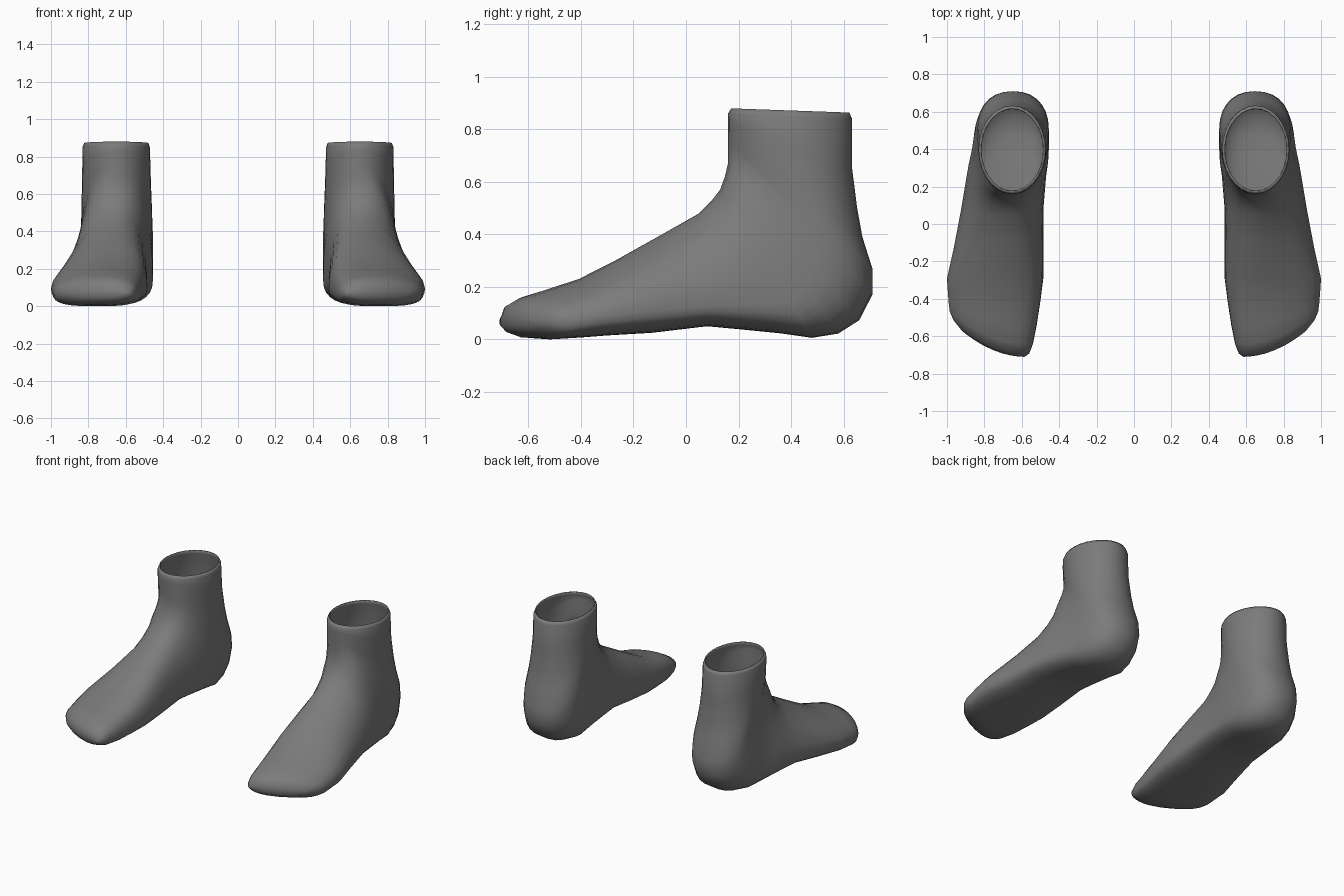
import bpy
import bmesh
from math import sin, cos, pi, copysign

if "Cube" in bpy.data.objects:
    bpy.data.objects.remove(bpy.data.objects["Cube"], do_unlink=True)

SEGMENTS = 28

# Side profile: each section joins an instep/shin point to a sole/heel point (y, z)
INSTEP = [(-.71, .085), (-.695, .13), (-.64, .16), (-.54, .19), (-.41, .23), (-.27, .3),
          (-.1, .395), (.05, .48), (.095, .525), (.13, .57), (.148, .62), (.16, .67),
          (.16, .7), (.16, .73), (.16, .75), (.16, .78), (.16, .8), (.16, .83),
          (.16, .86), (.172, .88)]
SOLE = [(-.71, .05), (-.69, .025), (-.64, .007), (-.54, 0), (-.41, .007), (-.3, .015),
        (-.13, .025), (.08, .05), (.22, .037), (.36, .023), (.48, .006), (.58, .022),
        (.66, .073), (.71, .17), (.71, .27), (.672, .39), (.652, .5), (.633, .65),
        (.633, .84), (.622, .864)]

# Section shape at key sections:
# index, inner x, outer x, height of widest point, lean of the top, toe curve,
# squareness of the sole half, squareness of the instep half
SHAPE = [
    (0, .585, .92, .5, 0, 1.2, .7, .85),
    (1, .56, .965, .45, -.02, 1.2, .7, .85),
    (2, .54, .985, .42, -.04, 1.05, .65, .85),
    (4, .5, .995, .36, -.08, .25, .65, .95),
    (5, .485, 1, .28, -.1, 0, .68, 1.05),
    (7, .485, .925, .18, -.06, 0, .8, 1.05),
    (10, .455, .865, .22, 0, 0, .8, .82),
    (13, .455, .84, .38, 0, 0, .88, .92),
    (18, .471, .831, .5, 0, 0, 1, 1),
    (19, .479, .823, .5, 0, 0, 1, 1),
]


def shape_at(i):
    """Blend the section shape between the nearest keys."""
    for a, b in zip(SHAPE, SHAPE[1:]):
        if a[0] <= i <= b[0]:
            t = (i - a[0]) / (b[0] - a[0])
            return [p + (q - p) * t for p, q in zip(a[1:], b[1:])]


def power(value, exponent):
    return copysign(abs(value) ** exponent, value)


def section(i):
    """Points of one closed section, running round from the outer side."""
    inner, outer, widest, lean, toe_curve, sole_e, instep_e = shape_at(i)
    (ty, tz), (by, bz) = INSTEP[i], SOLE[i]
    points = []
    for k in range(SEGMENTS):
        angle = 2 * pi * k / SEGMENTS
        c, s = cos(angle), sin(angle)
        e = sole_e if s < 0 else instep_e
        x = (inner + outer) / 2 + (outer - inner) / 2 * power(c, e)
        rise = power(s, e)
        if s > 0:
            x += lean * s * s
            v = widest + (1 - widest) * rise
        else:
            v = widest * (1 + rise)
        # The toe line sweeps back towards the outer side
        y = by + (ty - by) * v + toe_curve * max(0, x - .58) ** 2
        points.append((x, y, bz + (tz - bz) * v))
    return points


def build_sock(name, side, material):
    bm = bmesh.new()
    rings = [[bm.verts.new((side * x, y, z)) for x, y, z in section(i)]
             for i in range(len(INSTEP))]
    # Closed toe in strips, lofted wall, open ankle
    toe, half = rings[0], SEGMENTS // 2
    for k in range(half):
        strip = [toe[k], toe[k + 1], toe[-k - 1], toe[-k]]
        bm.faces.new(list(dict.fromkeys(strip)))
    for lower, upper in zip(rings, rings[1:]):
        for k in range(SEGMENTS):
            n = (k + 1) % SEGMENTS
            bm.faces.new((lower[k], lower[n], upper[n], upper[k]))
    bmesh.ops.recalc_face_normals(bm, faces=bm.faces)
    # The toe must look forward
    bm.faces.ensure_lookup_table()
    if bm.faces[half // 2].normal.y > 0:
        bmesh.ops.reverse_faces(bm, faces=bm.faces)
    mesh = bpy.data.meshes.new(name)
    bm.to_mesh(mesh)
    bm.free()
    mesh.materials.append(material)
    sock = bpy.data.objects.new(name, mesh)
    bpy.context.collection.objects.link(sock)
    # Thin knitted wall
    wall = sock.modifiers.new("wall", 'SOLIDIFY')
    wall.thickness = .008
    wall.offset = -1
    bpy.ops.object.select_all(action='DESELECT')
    sock.select_set(True)
    bpy.context.view_layer.objects.active = sock
    bpy.ops.object.shade_smooth_by_angle(angle=pi / 3)


# Plain grey cloth
grey = bpy.data.materials.new("grey_cloth")
grey.use_nodes = True
colour = (.2, .2, .2, 1)
grey.diffuse_color = colour
grey.node_tree.nodes["Principled BSDF"].inputs["Base Color"].default_value = colour

build_sock("left_sock", 1, grey)
build_sock("right_sock", -1, grey)
